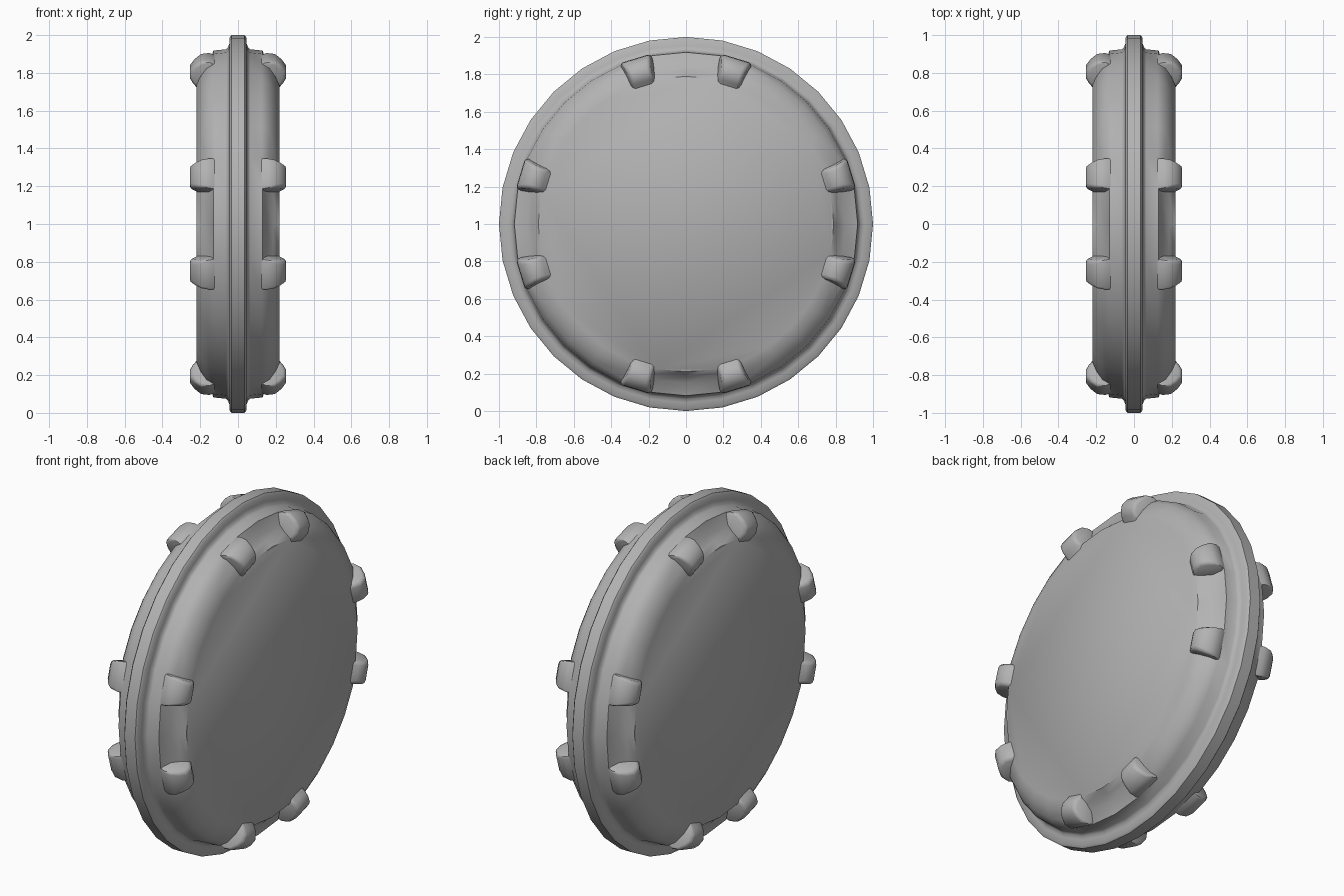
import bpy, bmesh, math
from mathutils import Vector

if "Cube" in bpy.data.objects:
    bpy.data.objects.remove(bpy.data.objects["Cube"])

N = 32
grey = bpy.data.materials.new("dark_grey")
grey.diffuse_color = (.45, .45, .45, 1)
grey.use_nodes = True
grey.node_tree.nodes["Principled BSDF"].inputs["Base Color"].default_value = grey.diffuse_color


def point(x, r, a):
    # a is measured from +z around the x axis, wheel centre at z = 1
    return Vector((x, r * math.sin(a), 1 + r * math.cos(a)))


def finish(bm, name, angle):
    bmesh.ops.recalc_face_normals(bm, faces=bm.faces)
    me = bpy.data.meshes.new(name)
    bm.to_mesh(me)
    bm.free()
    me.materials.append(grey)
    ob = bpy.data.objects.new(name, me)
    bpy.context.collection.objects.link(ob)
    bpy.ops.object.select_all(action='DESELECT')
    ob.select_set(True)
    bpy.context.view_layer.objects.active = ob
    bpy.ops.object.shade_smooth_by_angle(angle=math.radians(angle))
    return ob


# half profile (x, radius) from hub face to raised rim; second one for the scooped bays
plain = [(.22, .79), (.198, .845), (.168, .89), (.125, .918),
         (.065, .925), (.053, .935), (.046, .955), (.044, .988), (.034, 1.0)]
scoop = [(.22, .79), (.185, .815), (.152, .85), (.13, .918)] + plain[4:]

# drum body with central rim
bm = bmesh.new()
rings = []
for i in range(N):
    a = 2 * math.pi * i / N
    half = scoop if i % 8 in (0, 1, 7) else plain
    prof = half + [(-x, r) for x, r in reversed(half)]
    rings.append([bm.verts.new(point(x, r, a)) for x, r in prof])
for i in range(N):
    p, q = rings[i], rings[(i + 1) % N]
    for j in range(len(p) - 1):
        bm.faces.new((p[j], p[j + 1], q[j + 1], q[j]))
for end in (0, -1):
    bm.faces.new([r[end] for r in rings])
finish(bm, "drum_body", 42)

# lug outline (x, radius, half width), swept across its width and tapering outward
lug_outline = [(.115, .91, .09), (.15, .925, .088), (.195, .922, .082), (.23, .897, .07),
               (.255, .865, .06), (.255, .82, .058), (.24, .795, .06),
               (.215, .765, .064), (.13, .79, .08)]


def lug(name, angle, side):
    bm = bmesh.new()
    axis = Vector((0, math.cos(angle), -math.sin(angle)))
    rows = []
    for s in (-1, 1):
        rows.append([bm.verts.new(point(side * x, r, angle) + axis * s * w)
                     for x, r, w in lug_outline])
    n = len(lug_outline)
    for j in range(n):
        k = (j + 1) % n
        bm.faces.new((rows[0][j], rows[0][k], rows[1][k], rows[1][j]))
    sides = [bm.faces.new(r) for r in rows]
    edges = list({e for f in sides for e in f.edges})
    bmesh.ops.recalc_face_normals(bm, faces=bm.faces)
    bmesh.ops.bevel(bm, geom=edges, offset=.018, segments=2, profile=.5, affect='EDGES')
    finish(bm, name, 50)


# four pairs of lugs on each face
for side in (-1, 1):
    for q in range(4):
        for s in (-1, 1):
            lug("lug", math.radians(90 * q + 17 * s), side)
